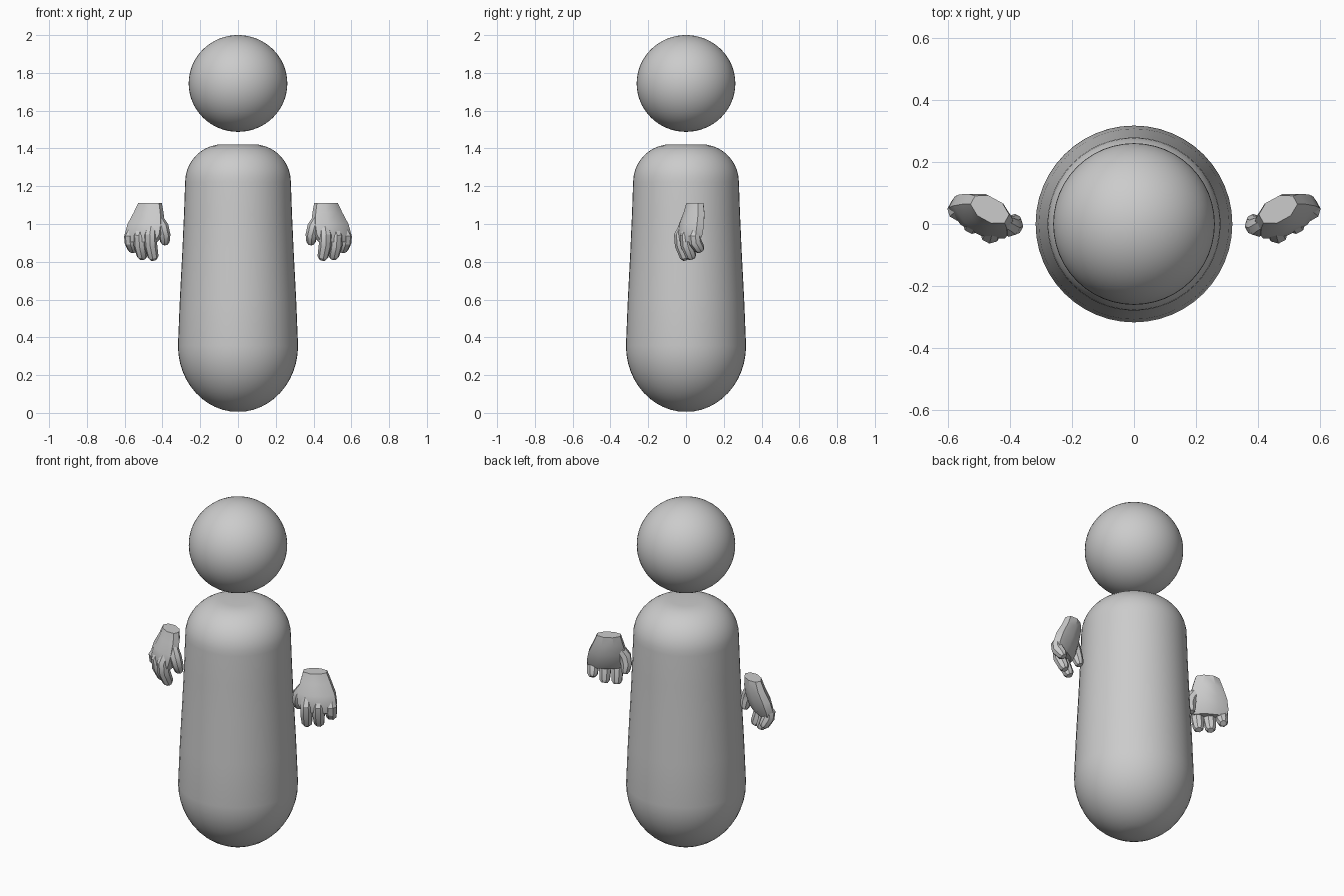
import bpy, bmesh, math
from mathutils import Vector

if "Cube" in bpy.data.objects:
    bpy.data.objects.remove(bpy.data.objects["Cube"])


def make_object(name, bm, angle):
    bmesh.ops.recalc_face_normals(bm, faces=bm.faces)
    mesh = bpy.data.meshes.new(name)
    bm.to_mesh(mesh)
    bm.free()
    ob = bpy.data.objects.new(name, mesh)
    bpy.context.collection.objects.link(ob)
    bpy.ops.object.select_all(action='DESELECT')
    ob.select_set(True)
    bpy.context.view_layer.objects.active = ob
    bpy.ops.object.shade_smooth_by_angle(angle=math.radians(angle))
    return ob


def loft(bm, rings):
    """Skin a list of point rings and cap both ends."""
    loops = [[bm.verts.new(p) for p in ring] for ring in rings]
    n = len(loops[0])
    for a, b in zip(loops, loops[1:]):
        for i in range(n):
            j = (i + 1) % n
            bm.faces.new((a[i], a[j], b[j], b[i]))
    bm.faces.new(loops[0])
    bm.faces.new(loops[-1])


# Head: smooth ball, very slightly flattened
bm = bmesh.new()
bmesh.ops.create_uvsphere(bm, u_segments=48, v_segments=32, radius=0.26)
bmesh.ops.scale(bm, vec=(1.005, 1.005, 0.985), verts=bm.verts)
bmesh.ops.translate(bm, vec=(0, 0, 1.744), verts=bm.verts)
make_object("head", bm, 40)

# Body: turned profile, elliptical base, tapering sides, rounded shoulder
profile = []
for i in range(1, 13):
    t = math.pi / 2 * i / 12
    profile.append((0.318 * math.sin(t), 0.355 - 0.35 * math.cos(t)))
profile += [(0.308, 0.6), (0.295, 0.85), (0.286, 1.05)]
for i in range(11):
    t = math.pi / 2 * i / 10
    profile.append((0.08 + 0.2 * math.cos(t), 1.222 + 0.2 * math.sin(t)))
bm = bmesh.new()
loft(bm, [[(r * math.cos(2 * math.pi * k / 48), r * math.sin(2 * math.pi * k / 48), z)
           for k in range(48)] for r, z in profile])
make_object("body", bm, 40)

# Hand frame: u runs thumb to little finger, n points out of the back of the hand
CENTRE = Vector((0.48, 0.03, 0))
U = Vector((0.88, 0.48, 0)).normalized()
N = Vector((0.48, -0.88, 0)).normalized()


def place(u, n, z):
    return CENTRE + U * u + N * n + Vector((0, 0, z))


def oval(u, n, z, ru, rn, sides=8):
    ring = []
    for k in range(sides):
        a = 2 * math.pi * (k + 0.5) / sides
        ring.append(place(u + ru * 1.06 * math.cos(a), n + rn * 1.06 * math.sin(a), z))
    return ring


def digit(bm, path, radii):
    """Faceted tube along (u, n, z) points with a blunt rounded tip."""
    pts = [place(*p) for p in path]
    rings = []
    for i, p in enumerate(pts):
        d = (pts[min(i + 1, len(pts) - 1)] - pts[max(i - 1, 0)]).normalized()
        side = (U - d * U.dot(d)).normalized()
        up = d.cross(side)
        rings.append([p + radii[i] * (side * math.cos(k * math.pi / 4 + 0.39)
                                      + up * math.sin(k * math.pi / 4 + 0.39))
                      for k in range(8)])
    tip = (pts[-1] - pts[-2]).normalized() * radii[-1] * 0.55
    rings.append([pts[-1] + tip + (q - pts[-1]) * 0.6 for q in rings[-1]])
    loft(bm, rings)


bm = bmesh.new()
# Palm: narrow wrist on the palm side, widening forward to the knuckles
palm = [(-0.004, -0.022, 1.112, 0.064, 0.038), (0.0, -0.014, 1.06, 0.082, 0.046),
        (0.006, 0.004, 1.0, 0.102, 0.052), (0.012, 0.018, 0.945, 0.106, 0.05),
        (0.02, 0.026, 0.905, 0.09, 0.036)]
loft(bm, [oval(*p) for p in palm])
# Three fingers: u, knuckle height, tip height, forward offset
for u, top, tip, n in [(-0.043, 0.97, 0.826, 0.045), (0.022, 0.965, 0.83, 0.045),
                       (0.086, 0.96, 0.868, 0.03)]:
    mid = (top + tip) / 2
    digit(bm, [(u * 0.9, n - 0.022, top + 0.02), (u, n, top - 0.03), (u, n - 0.005, mid - 0.01),
               (u, n - 0.03, tip)], [0.026, 0.034, 0.034, 0.029])
# Thumb folded down beside the palm
digit(bm, [(-0.06, -0.005, 1.03), (-0.088, -0.005, 0.985), (-0.097, -0.014, 0.94),
           (-0.092, -0.026, 0.905)], [0.028, 0.034, 0.031, 0.025])
hand = make_object("hands", bm, 30)
mirror = hand.modifiers.new("mirror", 'MIRROR')
mirror.use_axis[0] = True
